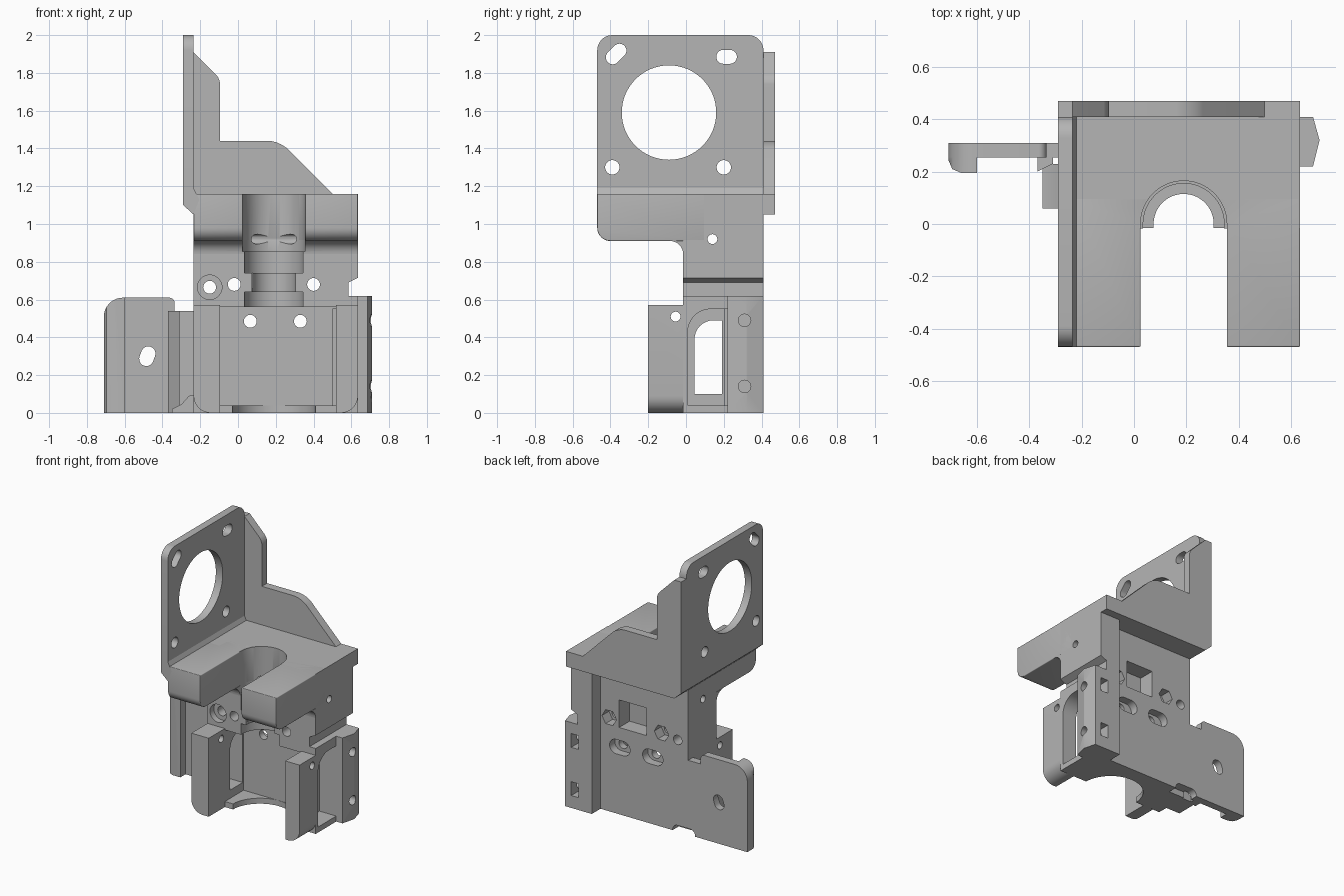
import bpy, bmesh, math
from mathutils import Vector

if "Cube" in bpy.data.objects:
    bpy.data.objects.remove(bpy.data.objects["Cube"])

grey = bpy.data.materials.new("plain grey")
grey.use_nodes = True
COLOUR = (0.46, 0.46, 0.46, 1)
grey.diffuse_color = COLOUR
grey.node_tree.nodes["Principled BSDF"].inputs["Base Color"].default_value = COLOUR

PLACE = {"x": lambda a, b, h: (h, a, b), "y": lambda a, b, h: (a, h, b), "z": lambda a, b, h: (a, b, h)}
helpers = []


def prism(name, pts, axis, lo, hi):
    """Extrude a closed 2D profile along an axis."""
    bm = bmesh.new()
    rings = [[bm.verts.new(PLACE[axis](a, b, h)) for a, b in pts] for h in (lo, hi)]
    n = len(pts)
    bm.faces.new(rings[0])
    bm.faces.new(rings[1])
    for i in range(n):
        j = (i + 1) % n
        bm.faces.new((rings[0][i], rings[0][j], rings[1][j], rings[1][i]))
    bmesh.ops.recalc_face_normals(bm, faces=bm.faces)
    mesh = bpy.data.meshes.new(name)
    bm.to_mesh(mesh)
    bm.free()
    mesh.materials.append(grey)
    obj = bpy.data.objects.new(name, mesh)
    bpy.context.collection.objects.link(obj)
    return obj


def rect(a0, a1, b0, b1):
    return [(a0, b0), (a1, b0), (a1, b1), (a0, b1)]


def circle(a, b, r, n=40, turn=0):
    return [(a + r * math.cos(turn + math.tau * i / n), b + r * math.sin(turn + math.tau * i / n)) for i in range(n)]


def slot(a, b, length, r, angle):
    """Round-ended hole, turned by an angle."""
    pts = []
    for end in (0, 1):
        for i in range(13):
            t = angle - math.pi / 2 + math.pi * (end + i / 12)
            s = length / 2 * (1 - 2 * end)
            pts.append((a + s * math.cos(angle) + r * math.cos(t), b + s * math.sin(angle) + r * math.sin(t)))
    return pts


def rounded(pts, radii, steps=8):
    """Round chosen corners of a profile; radii maps corner index to size."""
    out = []
    for i, p in enumerate(pts):
        r = radii.get(i, 0)
        p = Vector(p)
        if not r:
            out.append(tuple(p))
            continue
        a = p + (Vector(pts[i - 1]) - p).normalized() * r
        c = p + (Vector(pts[(i + 1) % len(pts)]) - p).normalized() * r
        w = 0.59  # conic weight close to a circular arc
        for k in range(steps + 1):
            t = k / steps
            q = a * (1 - t) ** 2 + p * (2 * t * (1 - t) * w * 1.2) + c * t ** 2
            out.append(tuple(q / ((1 - t) ** 2 + 2 * t * (1 - t) * w * 1.2 + t ** 2)))
    return out


def cutter(pts, axis, lo, hi):
    obj = prism("cutter", pts, axis, lo, hi)
    obj.hide_render = True
    helpers.append(obj)
    return obj


def cut(obj, tools, bevel=0):
    for tool in tools:
        mod = obj.modifiers.new("cut", "BOOLEAN")
        mod.operation, mod.solver, mod.object = "DIFFERENCE", "EXACT", tool
    if bevel:
        mod = obj.modifiers.new("round", "BEVEL")
        mod.width, mod.segments, mod.limit_method = bevel, 4, "ANGLE"
        mod.angle_limit = math.radians(40)
    bpy.context.view_layer.update()
    mesh = bpy.data.meshes.new_from_object(obj.evaluated_get(bpy.context.evaluated_depsgraph_get()))
    obj.modifiers.clear()
    obj.data = mesh


L, R, FRONT, BACK = -0.235, 0.635, -0.47, 0.41
MID = 0.19

# motor plate with round opening, screw holes and adjusting slots
plate = prism("motor_plate", rounded([(FRONT, 1.1), (BACK, 1.1), (BACK, 2), (FRONT, 2)], {2: 0.08, 3: 0.08}), "x", -0.29, L)
shapes = [circle(-0.09, 1.59, 0.25, 64), circle(-0.39, 1.3, 0.038), circle(0.2, 1.3, 0.038),
          slot(0.215, 1.885, 0.035, 0.037, 0), slot(-0.37, 1.9, 0.05, 0.037, math.pi / 4)]
cut(plate, [cutter(s, "x", -0.4, -0.1) for s in shapes])
prism("plate_foot", [(-0.29, 1.1), (L, 1.05), (L + 0.03, 1.13), (L, 1.19), (L, 1.12)], "y", FRONT, BACK)

# back rail and stepped gusset
gusset = [(-0.29, 1.1), (L, 1.05), (R, 1.05), (R, 1.16), (0.5, 1.16), (0.22, 1.44), (-0.095, 1.44),
          (-0.095, 1.77), (L, 1.91), (-0.29, 1.91)]
prism("back_gusset", rounded(gusset, {5: 0.06, 7: 0.03}), "y", BACK, 0.47)
prism("back_rail", [(-0.29, 1.1), (L, 1.05), (R, 1.05), (R, 1.16), (-0.29, 1.16)], "y", 0.3, BACK)


# stepped nozzle recess
def nozzle(r, z0, z1):
    arc = [(MID + r * math.cos(math.pi * i / 32), r * math.sin(math.pi * i / 32)) for i in range(33)]
    return cutter(arc + [(MID - r, -0.6), (MID + r, -0.6)], "z", z0, z1)


recess = [nozzle(0.165, 0.855, 1.3), nozzle(0.155, 0.74, 0.87), nozzle(0.115, 0.63, 0.75), nozzle(0.155, 0.5, 0.64)]
side_hole = cutter(circle(0.14, 0.92, 0.026, 24), "x", -0.5, 0.9)

# forked upper arms and the fillet below them
arms = prism("fork_arms", rounded(rect(FRONT, 0.1, 0.91, 1.16), {0: 0.07}), "x", L, R)
cut(arms, recess[:1] + [side_hole], 0.022)
cove = [(0.02, 0.91), (-0.085, 0.912)] + [(-0.085 + 0.07 * math.sin(t * math.pi / 16), 0.84 + 0.07 * math.cos(t * math.pi / 16)) for t in range(9)] + [(0.02, 0.84)]
cut(prism("arm_fillet", cove, "x", L, R), recess[:2])

# side clamp holes with square nut slots at the back
clamp = []
for z in (0.14, 0.49):
    clamp.append(cutter(circle(0.31, z, 0.033, 24), "x", 0.56, 0.9))
    clamp.append(cutter(rect(0.575, 0.635, z - 0.05, z + 0.05), "y", 0.25, 0.6))

# main body: cavity, side vents, screw holes and nut pockets
edge = [(R, 0), (R, 0.62), (0.585, 0.62), (0.585, 0.69), (R, 0.715)]
body = prism("main_body", [(L, 0)] + edge + [(R, 1.16), (L, 1.16)], "y", -0.015, 0.31)
tools = recess + clamp + [side_hole]
tools.append(cutter(rect(-0.095, 0.52, 0.04, 0.56), "y", -0.3, 0.2))
tools.append(cutter(rounded(rect(0.01, 0.22, 0.04, 0.55), {3: 0.12}), "x", 0.5, 0.9))
tools.append(cutter(rounded(rect(0.045, 0.19, 0.1, 0.49), {3: 0.1}), "x", -0.5, 0))
tools.append(cutter(circle(MID, -0.02, 0.22, 48), "z", -0.2, 0.1))
for x, z in ((-0.02, 0.68), (0.4, 0.68), (0.065, 0.485), (0.33, 0.485), (-0.15, 0.665)):
    tools.append(cutter(circle(x, z, 0.034, 24), "y", -0.3, 0.6))
tools.append(cutter(circle(-0.15, 0.665, 0.065), "y", -0.3, 0.03))
for x in (-0.02, 0.4):
    tools.append(cutter(circle(x, 0.68, 0.058, 6), "y", 0.23, 0.6))
for x in (0.05, 0.315):
    tools.append(cutter(slot(x, 0.485, 0.06, 0.052, 0), "y", 0.25, 0.6))
tools.append(cutter(rect(0.1, 0.32, 0.63, 0.83), "y", 0.19, 0.6))
notch = cutter(rounded(rect(-0.29, -0.11, -0.1, 0.045), {2: 0.04, 3: 0.04}), "y", 0.24, 0.6)
cut(body, tools + [notch])

# front side walls with rounded lower outer corners
pin_hole = cutter(circle(-0.055, 0.51, 0.026, 24), "x", -0.5, 0.9)
for name, x0, x1, corner in (("right_wall", L, -0.095, 0), ("left_wall", 0.52, R, 1)):
    wall = prism(name, rounded(rect(x0, x1, 0, 0.57), {corner: 0.09}), "y", -0.2, 0.005)
    cut(wall, [pin_hole])

# rear pillar and faceted clamp block
pillar = prism("rear_pillar", [(0.47, 0)] + edge + [(R, 1.06), (0.47, 1.06)], "y", 0.3, BACK)
cut(pillar, clamp)
block = prism("clamp_block", [(0.6, 0.22), (0.685, 0.22), (0.71, 0.32), (0.685, BACK), (0.6, BACK)], "z", 0, 0.62)
cut(block, clamp)

# side flange with lip, rib and small vent lip
outline = [(-0.71, 0), (-0.22, 0), (-0.22, 0.54), (-0.335, 0.54), (-0.335, 0.61), (-0.71, 0.61)]
flange = prism("side_flange", rounded(outline, {4: 0.03, 5: 0.1}), "y", 0.255, 0.31)
cut(flange, [cutter(slot(-0.48, 0.3, 0.03, 0.038, math.radians(70)), "y", 0, 0.6), notch])
lip = prism("flange_lip", rounded(rect(-0.71, -0.6, 0, 0.61), {3: 0.1}), "y", 0.195, 0.26)
cut(lip, [cutter([(-0.8, 0.1), (-0.66, 0.1), (-0.66, 0.195), (-0.695, 0.21), (-0.71, 0.245), (-0.8, 0.245)], "z", -0.1, 0.8)])
prism("flange_rib", [(-0.37, 0.2), (-0.31, 0.23), (-0.31, 0.27), (-0.37, 0.27)], "z", 0, 0.54)
prism("vent_lip", [(-0.35, 0), (-0.22, 0), (-0.22, 0.1), (-0.26, 0.09), (-0.3, 0.045), (-0.35, 0.02)], "y", 0.06, 0.23)

for obj in helpers:
    bpy.data.objects.remove(obj)

# smooth the round surfaces, keep edges sharp
bpy.ops.object.select_all(action="DESELECT")
for obj in bpy.context.collection.objects:
    if obj.type == "MESH":
        obj.select_set(True)
        bpy.context.view_layer.objects.active = obj
bpy.ops.object.shade_smooth_by_angle(angle=math.radians(35))
